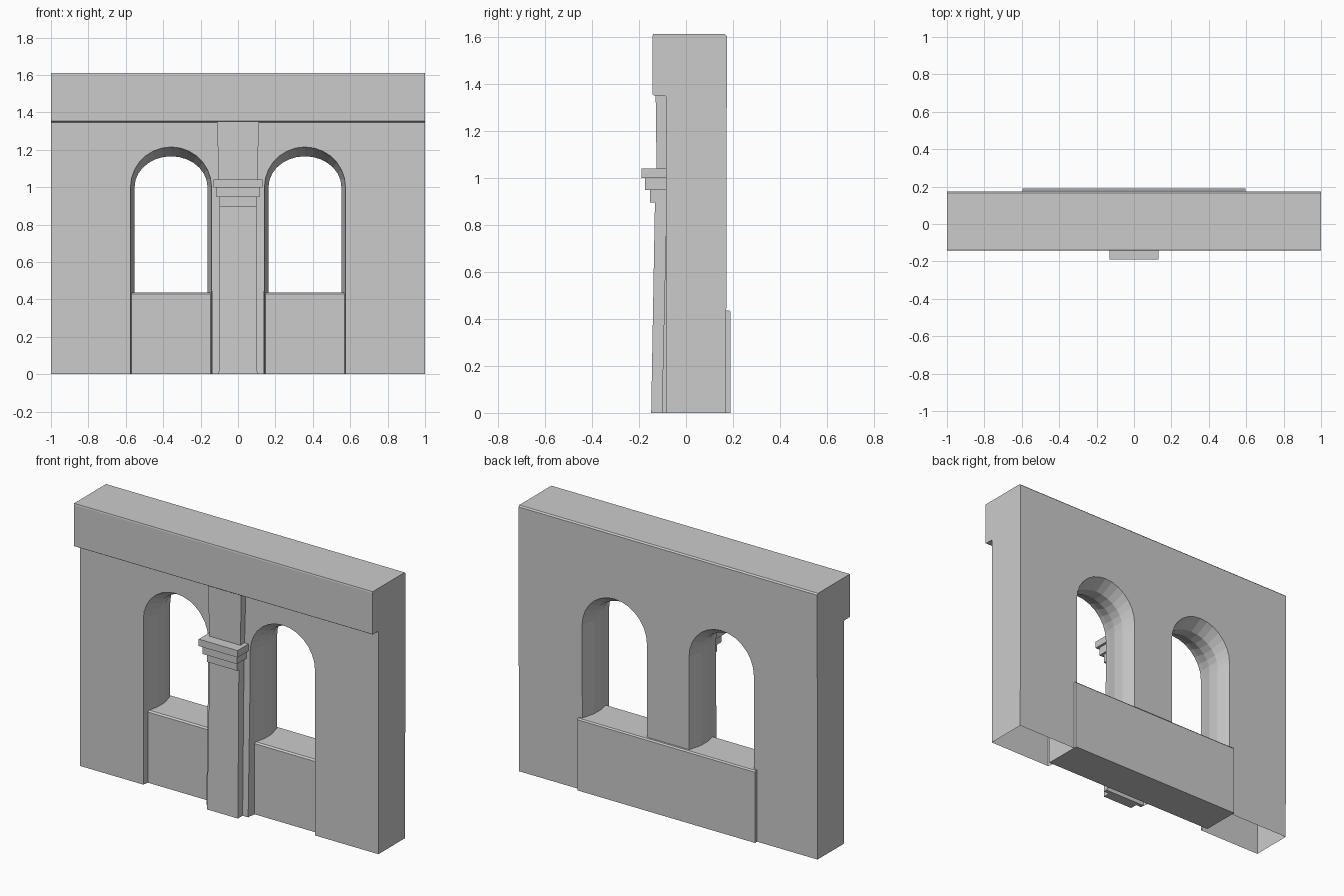
import bpy, bmesh, math

if "Cube" in bpy.data.objects:
    bpy.data.objects.remove(bpy.data.objects["Cube"])


def new_object(name, verts, faces):
    me = bpy.data.meshes.new(name)
    me.from_pydata(verts, [], faces)
    bm = bmesh.new()
    bm.from_mesh(me)
    bmesh.ops.recalc_face_normals(bm, faces=bm.faces)
    bm.to_mesh(me)
    bm.free()
    ob = bpy.data.objects.new(name, me)
    bpy.context.collection.objects.link(ob)
    return ob


def loft(name, rings):
    """Skin matching closed rings and cap both ends."""
    n = len(rings[0])
    verts = [p for r in rings for p in r]
    faces = [tuple(range(n)), tuple(range(len(verts) - n, len(verts)))]
    for k in range(len(rings) - 1):
        for i in range(n):
            j = (i + 1) % n
            faces.append((k * n + i, k * n + j, (k + 1) * n + j, (k + 1) * n + i))
    return new_object(name, verts, faces)


def block(name, low, high):
    """Box that may taper; each end is (half width, front y, back y, z)."""
    rings = []
    for w, f, b, z in (low, high):
        rings.append([(-w, f, z), (w, f, z), (w, b, z), (-w, b, z)])
    return loft(name, rings)


# Wall with overhanging cornice, as one profile along x
profile = [(-0.085, 0), (0.17, 0), (0.174, 1.602), (0.166, 1.61), (-0.14, 1.61),
           (-0.142, 1.602), (-0.142, 1.353), (-0.138, 1.35), (-0.09, 1.35), (-0.085, 1.345)]
wall = loft("wall", [[(x, y, z) for y, z in profile] for x in (-1, 1)])

# Arched openings, splayed outwards to the front and back
SPRING, SEGS = 1.0, 14
sections = [(-0.3, 0.217, 1.215), (-0.085, 0.217, 1.215), (-0.05, 0.211, 1.203), (0.02, 0.195, 1.165),
            (0.09, 0.195, 1.165), (0.172, 0.217, 1.215), (0.3, 0.217, 1.215)]
for side in (-1, 1):
    cx = 0.358 * side
    rings = []
    for y, w, top in sections:
        ring = [(cx - w, y, -0.1), (cx + w, y, -0.1)]
        for i in range(SEGS + 1):
            a = math.pi * i / SEGS
            ring.append((cx + w * math.cos(a), y, SPRING + (top - SPRING) * math.sin(a)))
        rings.append(ring)
    cutter = loft("arch_cutter", rings)
    mod = wall.modifiers.new("arch", 'BOOLEAN')
    mod.operation = 'DIFFERENCE'
    mod.solver = 'EXACT'
    mod.object = cutter
    bpy.context.view_layer.objects.active = wall
    bpy.ops.object.modifier_apply(modifier=mod.name)
    bpy.data.objects.remove(cutter)

# The wall is open underneath
bm = bmesh.new()
bm.from_mesh(wall.data)
under = [f for f in bm.faces if all(v.co.z < 1e-4 for v in f.verts)]
bmesh.ops.delete(bm, geom=under, context='FACES')
bm.to_mesh(wall.data)
bm.free()

# Sill panel filling the lower part of both openings
sill = loft("sill_panel", [[(x, y, z) for y, z in
            [(-0.05, 0), (0.19, 0), (0.19, 0.428), (0.183, 0.436), (-0.04, 0.436), (-0.05, 0.428)]]
            for x in (-0.595, 0.595)])

# Pier flare behind the pilaster
block("pier_flare", (0.14, -0.103, -0.08, 0), (0.14, -0.085, -0.08, 0.8))

# Pilaster: tapered shaft, three-step capital, upper block
block("pilaster_shaft", (0.103, -0.148, -0.08, 0), (0.098, -0.132, -0.08, 0.9))
for name, w, f, z0, z1 in (("capital_lower", 0.1, -0.152, 0.895, 0.948),
                           ("capital_middle", 0.115, -0.174, 0.948, 0.998),
                           ("capital_top", 0.13, -0.19, 0.998, 1.04)):
    block(name, (w, f, -0.08, z0), (w, f, -0.08, z1))
block("pilaster_upper", (0.103, -0.125, -0.08, 1.03), (0.112, -0.129, -0.08, 1.352))
